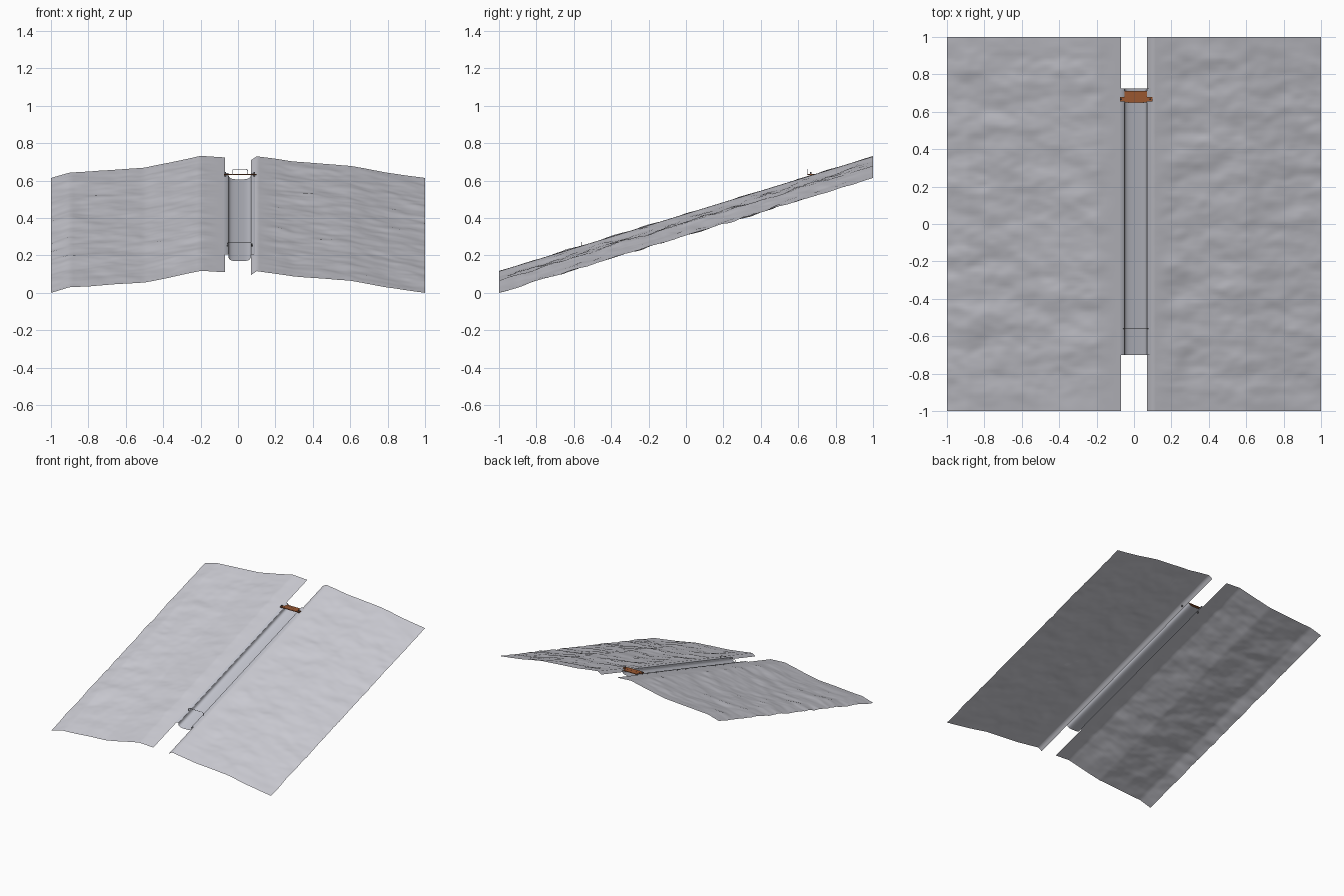
import bpy, bmesh, math
from mathutils import Vector, noise

old = bpy.data.objects.get("Cube")
if old:
    bpy.data.objects.remove(old, do_unlink=True)

SLOPE = 0.307


def ramp(y):
    """Height of the hillside along the chute."""
    return 0.417 + SLOPE * y


def material(name, color):
    m = bpy.data.materials.new(name)
    m.use_nodes = True
    m.diffuse_color = (*color, 1)
    m.node_tree.nodes["Principled BSDF"].inputs["Base Color"].default_value = (*color, 1)
    return m


ground = material("pale grey", (0.6, 0.6, 0.65))
metal = material("chute grey", (0.55, 0.56, 0.62))
wood = material("brown wood", (0.32, 0.095, 0.03))
dark = material("dark metal", (0.12, 0.12, 0.13))


def finish(name, bm, mat, smooth=True):
    mesh = bpy.data.meshes.new(name)
    bm.to_mesh(mesh)
    bm.free()
    mesh.materials.append(mat)
    for p in mesh.polygons:
        p.use_smooth = smooth
    ob = bpy.data.objects.new(name, mesh)
    bpy.context.collection.objects.link(ob)
    return ob


def sheet(name, xs, ys, height, mat):
    """Grid surface over xs and ys with normals facing up."""
    bm = bmesh.new()
    rows = [[bm.verts.new((x, y, height(i, x, y))) for i, x in enumerate(xs)] for y in ys]
    for a, b in zip(rows, rows[1:]):
        for i in range(len(xs) - 1):
            bm.faces.new((a[i], a[i + 1], b[i + 1], b[i]))
    return finish(name, bm, mat)


def span(a, b, n):
    return [a + (b - a) * i / n for i in range(n + 1)]


def interp(points, x):
    for (x0, z0), (x1, z1) in zip(points, points[1:]):
        if x <= x1:
            return z0 + (z1 - z0) * (x - x0) / (x1 - x0)
    return points[-1][1]


# Rough hillside on each side of the chute, sagging towards its outer edge
right_sag = [(-1, -0.11), (-0.9, -0.08), (-0.8, -0.075), (-0.5, -0.055),
             (-0.35, -0.025), (-0.2, 0.008), (-0.07, 0)]
left_sag = [(0.07, -0.014), (0.1, 0.006), (0.3, -0.022), (0.6, -0.045),
            (0.8, -0.082), (1, -0.11)]


def hill(sag):
    def height(i, x, y):
        bump = noise.fractal(Vector((x * 4, y * 7, 3)), 1.0, 2.0, 3)
        inner = min(1, max(0, (abs(x) - 0.1) / 0.12))
        ends = min(1, 0.25 + (1 - abs(y)) * 6)
        return max(0, ramp(y) + interp(sag, x) + 0.009 * bump * inner * ends)
    return height


sheet("right_hillside", span(-1, -0.07, 62), span(-1, 1, 130), hill(right_sag), ground)
sheet("left_hillside", span(0.07, 1, 62), span(-1, 1, 130), hill(left_sag), ground)

# Chute: rounded trough with a flat rim on both sides
profile = [(-0.075, 0.002), (-0.052, 0.002)]
for k in range(17):
    a = math.pi * k / 16
    c, s = math.cos(a), math.sin(a)
    profile.append((0.009 - 0.06 * math.copysign(abs(c) ** 0.6, c), -0.033 * s ** 0.6))
profile += [(0.07, 0.002), (0.09, 0.002)]
chute = sheet("chute", [p[0] for p in profile], span(-0.7, 0.725, 12),
              lambda i, x, y: ramp(y) + profile[i][1], metal)


def box(name, x0, x1, y0, y1, z0, z1, mat):
    bm = bmesh.new()
    bmesh.ops.create_cube(bm, size=1)
    for v in bm.verts:
        v.co = Vector(((x0 + x1) / 2 + v.co.x * (x1 - x0),
                       (y0 + y1) / 2 + v.co.y * (y1 - y0),
                       (z0 + z1) / 2 + v.co.z * (z1 - z0)))
    return finish(name, bm, mat, False)


def hoop(name, x0, x1, y, z0, z1, radius, mat):
    """Thin bent bar standing across the chute."""
    r = 0.006
    curve = bpy.data.curves.new(name, "CURVE")
    curve.dimensions = "3D"
    curve.bevel_depth = radius
    curve.bevel_resolution = 1
    curve.use_fill_caps = True
    path = [(x0, z0), (x0, z1 - r), (x0 + r, z1), (x1 - r, z1), (x1, z1 - r), (x1, z0)]
    line = curve.splines.new("POLY")
    line.points.add(len(path) - 1)
    for p, (x, z) in zip(line.points, path):
        p.co = (x, y, z, 1)
    ob = bpy.data.objects.new(name, curve)
    curve.materials.append(mat)
    bpy.context.collection.objects.link(ob)
    return ob


# Start platform with its crossbeam and short posts
box("platform_board", -0.052, 0.07, 0.65, 0.712, 0.631, 0.636, wood)
box("platform_crossbeam", -0.076, 0.098, 0.654, 0.68, 0.630, 0.6365, wood)
for side, x in (("right", -0.068), ("left", 0.087)):
    box(side + "_platform_post", x - 0.004, x + 0.004, 0.663, 0.671, 0.61, 0.645, dark)

# Handle at the start and bar near the exit
hoop("start_handle", -0.031, 0.051, 0.648, 0.633, 0.661, 0.0015, metal)
hoop("exit_bar", -0.057, 0.075, -0.56, 0.24, 0.27, 0.0016, dark)
